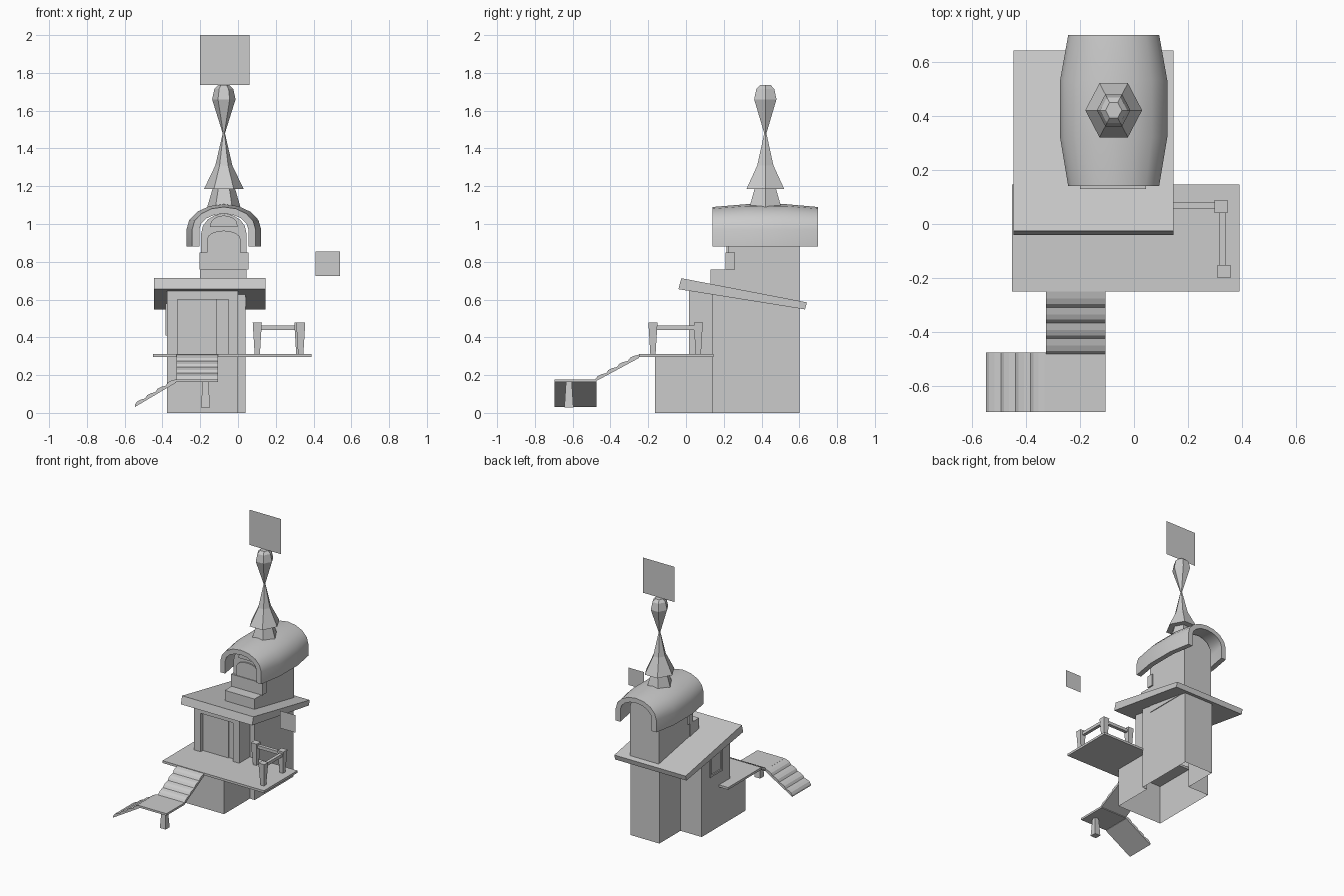
import bpy, bmesh, math
from mathutils import Vector

if "Cube" in bpy.data.objects:
    bpy.data.objects.remove(bpy.data.objects["Cube"])

grey = bpy.data.materials.new("plain_grey")
grey.use_nodes = True
COLOUR = (0.6, 0.6, 0.6, 1)
grey.diffuse_color = COLOUR
grey.node_tree.nodes["Principled BSDF"].inputs["Base Color"].default_value = COLOUR


def finish(name, bm, smooth=False):
    bmesh.ops.recalc_face_normals(bm, faces=bm.faces)
    mesh = bpy.data.meshes.new(name)
    bm.to_mesh(mesh)
    bm.free()
    mesh.materials.append(grey)
    obj = bpy.data.objects.new(name, mesh)
    bpy.context.collection.objects.link(obj)
    if smooth:
        bpy.ops.object.select_all(action="DESELECT")
        obj.select_set(True)
        bpy.context.view_layer.objects.active = obj
        bpy.ops.object.shade_smooth_by_angle(angle=math.radians(30))
    return obj


def loft(name, rings, caps=(True, True), smooth=False):
    """Joins closed rings of points with side faces."""
    bm = bmesh.new()
    loops = [[bm.verts.new(p) for p in ring] for ring in rings]
    n = len(loops[0])
    for a, b in zip(loops, loops[1:]):
        for i in range(n):
            j = (i + 1) % n
            bm.faces.new((a[i], a[j], b[j], b[i]))
    for use, loop in zip(caps, (loops[0], loops[-1])):
        if use:
            bm.faces.new(loop)
    return finish(name, bm, smooth)


def rect(x0, x1, y0, y1, z):
    return [(x0, y0, z), (x1, y0, z), (x1, y1, z), (x0, y1, z)]


def box(name, x, y, z):
    return loft(name, [rect(*x, *y, z[0]), rect(*x, *y, z[1])])


def post(name, x, y, z0, z1, low, high):
    """Square post with different half widths at foot and head."""
    return loft(name, [rect(x - r, x + r, y - r, y + r, z)
                       for r, z in ((low, z0), (high, z1))])


def along_y(pts, y):
    return [(x, y, z) for x, z in pts]


def arch(half, spring, top, foot, steps=8):
    """Arched outline in x and z around the tower axis."""
    arc = [(CX + half * math.cos(t), spring + (top - spring) * math.sin(t))
           for t in (math.pi * i / steps for i in range(steps + 1))]
    return [(CX + half, foot)] + arc + [(CX - half, foot)]


def plane(name, x0, x1, y, z0, z1):
    bm = bmesh.new()
    bm.faces.new([bm.verts.new(p) for p in
                  ((x0, y, z0), (x1, y, z0), (x1, y, z1), (x0, y, z1))])
    return finish(name, bm)


CX, CY = -0.075, 0.42


def under_roof(y):
    return 0.65 - 0.158 * (y + 0.04)


# House walls, open at the bottom
def footprint(front):
    return [(-0.375, front), (0, front), (0, 0.14), (0.04, 0.14),
            (0.04, 0.6), (-0.2, 0.6), (-0.2, 0.35), (-0.375, 0.35)]


loft("base_walls", [[(x, y, z) for x, y in footprint(-0.165)] for z in (0, 0.3)],
     (False, False))
loft("house_walls", [[(x, y, 0.3) for x, y in footprint(0.05)],
                     [(x, y, under_roof(y) + 0.01) for x, y in footprint(0.05)]],
     (False, True))

# House front details
box("front_pillar_right", (-0.375, -0.32), (0.015, 0.06), (0.31, 0.64))
box("front_pillar_left", (-0.05, 0.0), (0.015, 0.06), (0.31, 0.64))
box("front_lintel", (-0.375, 0.0), (0.015, 0.06), (0.6, 0.645))
box("front_door", (-0.32, -0.11), (0.042, 0.06), (0.31, 0.6))

# Side window frame
for z in (0.41, 0.565):
    box("window_bar", (-0.383, -0.37), (0.11, 0.26), (z, z + 0.015))
for y in (0.11, 0.245):
    box("window_jamb", (-0.383, -0.37), (y, y + 0.015), (0.41, 0.58))

# Sloping roof slab
loft("house_roof", [[(x, -0.04, 0.655), (x, -0.025, 0.713),
                     (x, 0.64, 0.585), (x, 0.63, 0.548)] for x in (-0.445, 0.145)])

# Upper tower with arched top
body = arch(0.12, 0.95, 1.055, 0.56)
loft("tower", [along_y(body, 0.225), along_y(body, 0.6)])
box("balcony_ledge", (-0.2, 0.045), (0.13, 0.24), (0.66, 0.76))
box("tower_front_band", (-0.205, 0.055), (0.21, 0.26), (0.76, 0.85))
door = arch(0.088, 0.92, 0.965, 0.85)
loft("tower_door", [along_y(door, 0.215), along_y(door, 0.23)])
fan = arch(0.072, 0.995, 1.045, 0.985)
loft("tower_fan_window", [along_y(fan, 0.215), along_y(fan, 0.23)])


# Barrel roof shell, swelling toward the middle
def shell_ring(y, outer, top):
    inner = outer - 0.038
    return along_y(arch(outer, 0.97, top, 0.88)
                   + arch(inner, 0.97, top - 0.035, 0.88)[::-1], y)


loft("barrel_roof", [shell_ring(*s) for s in
                     ((0.14, 0.168, 1.09), (0.32, 0.198, 1.105),
                      (0.53, 0.198, 1.105), (0.698, 0.168, 1.09))], smooth=True)

# Six-sided spire
profile = [(0.088, 1.09), (0.06, 1.185), (0.105, 1.185), (0.045, 1.31),
           (0.006, 1.48), (0.062, 1.66), (0.05, 1.715), (0.03, 1.735)]
loft("spire", [[(CX + r * math.cos(i * math.pi / 3),
                 CY + 1.1 * r * math.sin(i * math.pi / 3), z) for i in range(6)]
               for r, z in profile])

# Flat signs
plane("flag", -0.2, 0.06, CY, 1.737, 2.0)
plane("side_sign", 0.41, 0.54, -0.09, 0.725, 0.855)

# Platform and railing
box("platform", (-0.45, 0.39), (-0.25, 0.145), (0.295, 0.312))
for x, y in ((0.102, 0.065), (0.322, 0.065), (0.332, -0.175)):
    post("rail_post", x, y, 0.31, 0.478, 0.014, 0.024)
box("rail_back", (0.1, 0.325), (0.055, 0.08), (0.44, 0.463))
box("rail_side", (0.314, 0.338), (-0.175, 0.065), (0.44, 0.463))


# Stairs: worn treads that dip and then drop
def flight(name, start, run, drop, place, steps=4):
    pts = []
    for i in range(steps):
        for f, d in ((0, 0), (0.45, 0.2), (0.8, 0.5)):
            pts.append((run * (i + f) / steps, -drop * (i + d) / steps))
    pts += [(run, -drop), (run, -drop - 0.012), (0, -0.018)]
    return loft(name, [[place(w, s, start + z) for s, z in pts] for w in (0, 1)])


flight("upper_stairs", 0.308, 0.23, 0.13,
       lambda w, s, z: (-0.325 + 0.22 * w, -0.25 - s, z))
flight("lower_stairs", 0.178, 0.218, 0.135,
       lambda w, s, z: (-0.328 - s, -0.695 + 0.22 * w, z))
box("stair_landing", (-0.33, -0.105), (-0.695, -0.475), (0.163, 0.178))
post("landing_post", -0.172, -0.62, 0.028, 0.17, 0.024, 0.015)
